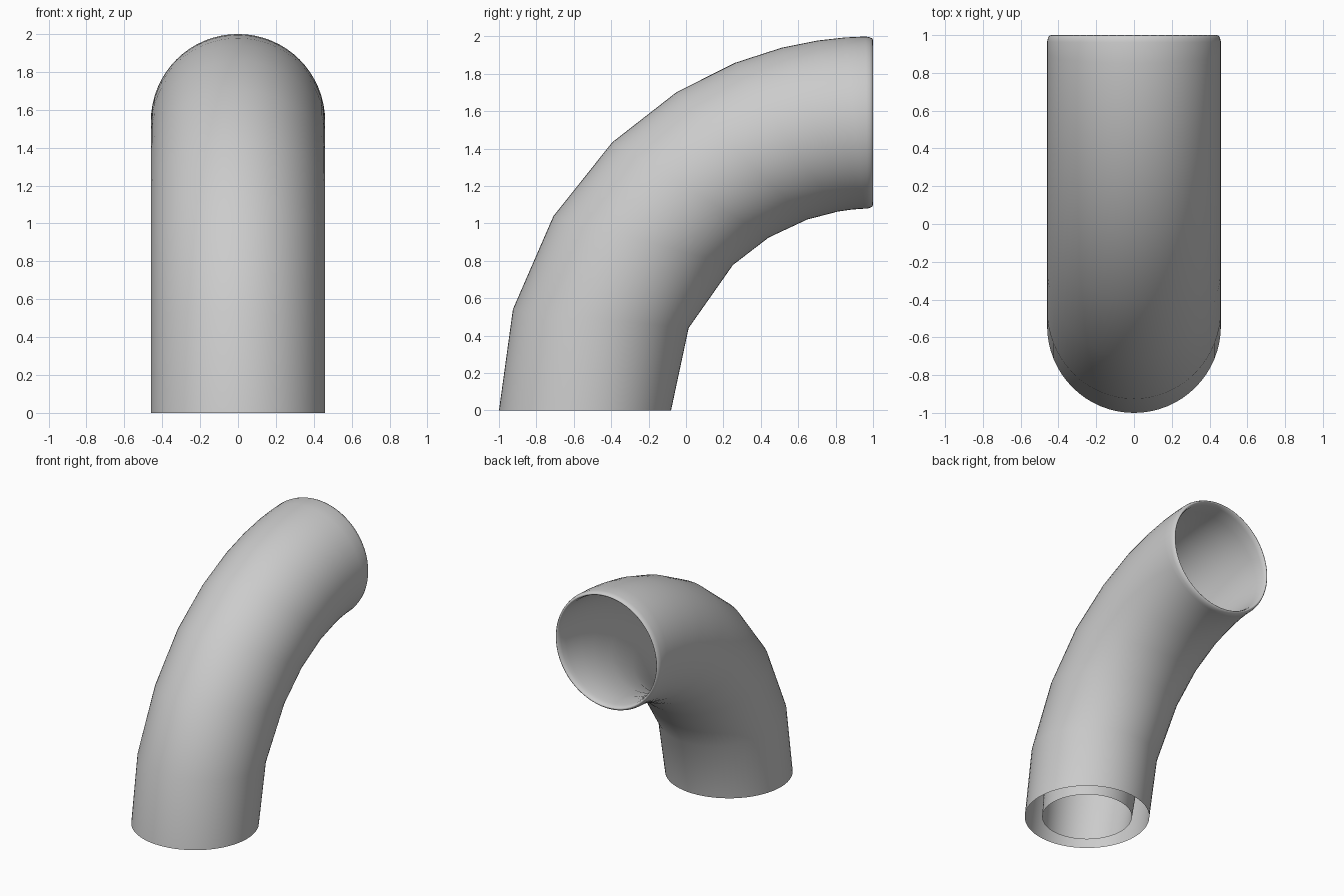
import bpy
import bmesh
from math import radians, sin, cos, tau
from mathutils import Vector

cube = bpy.data.objects.get("Cube")
if cube:
    bpy.data.objects.remove(cube, do_unlink=True)

SIDES = 64
BEND_CENTRE = Vector((0, 1, 0))
OUTER_BEND, INNER_BEND, HALF_WIDTH = 2.0, 1.08, 0.46

grey = bpy.data.materials.new("light grey")
grey.use_nodes = True
grey.diffuse_color = (0.6, 0.6, 0.6, 1)
grey.node_tree.nodes["Principled BSDF"].inputs["Base Color"].default_value = (0.6, 0.6, 0.6, 1)


def bend_point(radius, angle):
    a = radians(angle)
    return BEND_CENTRE + Vector((0, -cos(a), sin(a))) * radius


def add_ring(bm, outside, inside, scale):
    """Elliptical section between the outside and inside of the bend."""
    top, low = bend_point(OUTER_BEND, outside), bend_point(INNER_BEND, inside)
    middle, reach = (top + low) / 2, (top - low) / 2
    side = Vector((HALF_WIDTH, 0, 0))
    return [bm.verts.new(middle + scale * (reach * cos(tau * i / SIDES) + side * sin(tau * i / SIDES)))
            for i in range(SIDES)]


# Sections along the bend: angle on its outside, angle on its inside
sections = [(0, 0), (15.7, 24.1), (31.3, 46.1), (45.8, 58.9), (58.3, 71),
            (68.3, 80), (75.8, 84), (81.5, 86.3), (85.7, 87.7), (88.9, 88.4)]

# Outer skin, rounded lip, then the bore that narrows toward the base
rings = [(a, b, 1) for a, b in sections]
rings += [(89.5, 89.3, 0.99), (89.9, 89.8, 0.975), (90, 90, 0.96), (89.8, 89.7, 0.945)]
rings += [(a, b, 0.72 + 0.21 * a / 90) for a, b in reversed(sections)]

bm = bmesh.new()
loops = [add_ring(bm, *ring) for ring in rings]
for lower, upper in zip(loops, loops[1:]):
    for i in range(SIDES):
        j = (i + 1) % SIDES
        bm.faces.new((lower[i], lower[j], upper[j], upper[i]))

# Face the outer skin away from the pipe
bm.normal_update()
first = bm.faces[:][0]
if first.normal.dot(first.calc_center_median() - Vector((0, -0.54, 0.2))) < 0:
    bmesh.ops.reverse_faces(bm, faces=bm.faces[:])

mesh = bpy.data.meshes.new("pipe_elbow")
bm.to_mesh(mesh)
bm.free()
mesh.materials.append(grey)
mesh.shade_smooth()
elbow = bpy.data.objects.new("pipe_elbow", mesh)
bpy.context.collection.objects.link(elbow)
